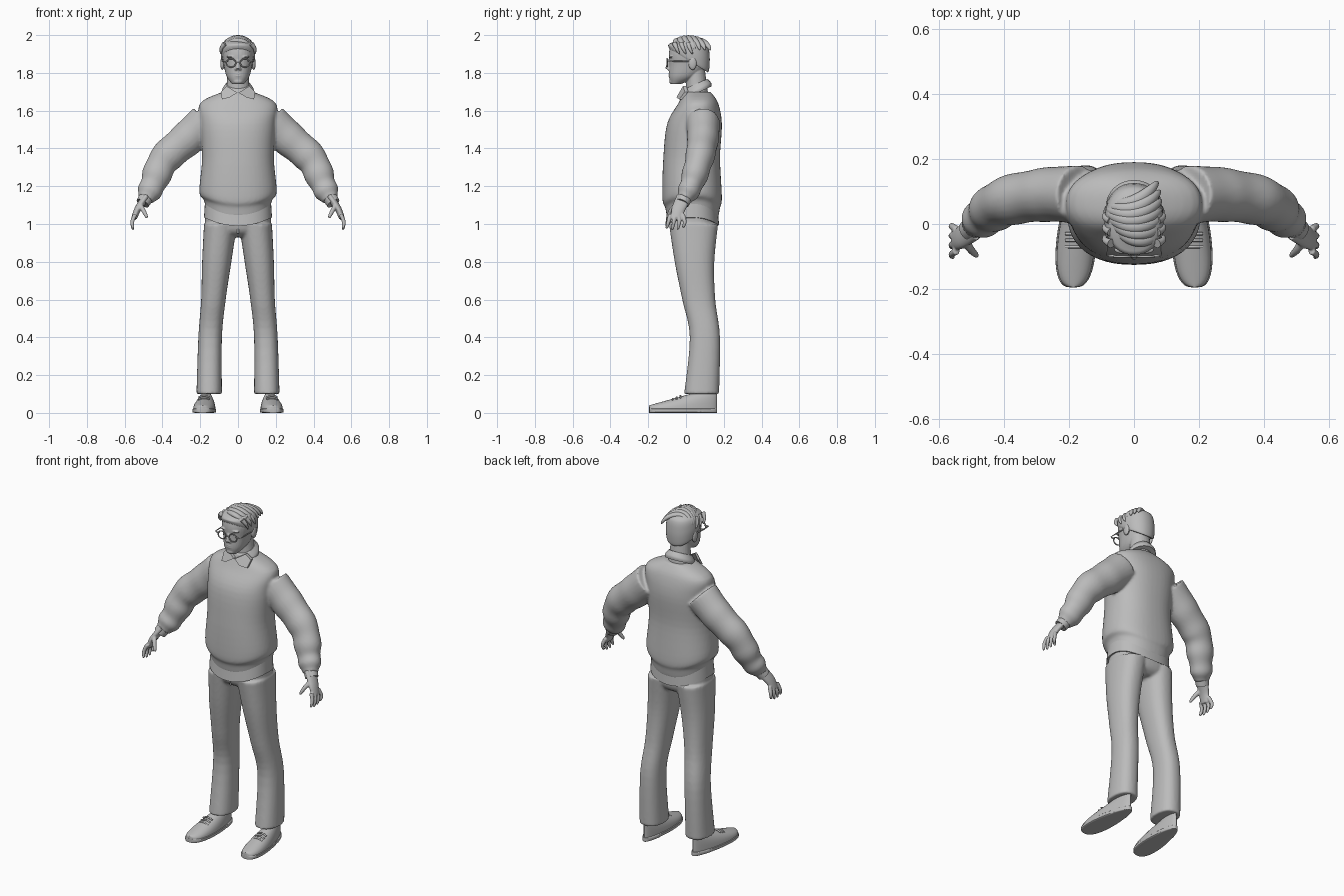
import bpy, bmesh
from math import sin, cos, pi, tau, sqrt, copysign, radians
from mathutils import Vector, Matrix

cube = bpy.data.objects.get("Cube")
if cube:
    bpy.data.objects.remove(cube, do_unlink=True)

grey = bpy.data.materials.new("plain grey")
grey.use_nodes = True
COLOUR = (.5, .5, .5, 1)
grey.diffuse_color = COLOUR
grey.node_tree.nodes["Principled BSDF"].inputs["Base Color"].default_value = COLOUR

AXIS_X, AXIS_Y, AXIS_Z = Vector((1, 0, 0)), Vector((0, 1, 0)), Vector((0, 0, 1))
BOTH = (1, -1)
ONE = (1,)


def spline(keys, steps):
    """Smooth curve through all keys, whatever numbers they hold."""
    curve, last = [], len(keys) - 1
    for i in range(last):
        before, start, end, after = (keys[min(max(i + k, 0), last)] for k in (-1, 0, 1, 2))
        for step in range(steps):
            t = step / steps
            curve.append([q + t / 2 * (r - p + t * (2 * p - 5 * q + 4 * r - s + t * (3 * (q - r) + s - p)))
                          for p, q, r, s in zip(before, start, end, after)])
    return curve + [list(keys[-1])]


def bands(rows):
    """Level rings from (z, x min, x max, y min, y max)."""
    return spline([((left + right) / 2, (front + back) / 2, z, (right - left) / 2, (back - front) / 2)
                   for z, left, right, front, back in rows], 5)


def even(*rows):
    return bands([(z, -half, half, front, back) for z, half, front, back in rows])


def limb(points, radius, flat=1, steps=6):
    """Rings along a path, sized by a rule from start to end."""
    path = spline(points, steps)
    sizes = [max(radius(i / (len(path) - 1)), .001) for i in range(len(path))]
    return [(*point, size, size * flat) for point, size in zip(path, sizes)]


def rounded(start, end):
    """Radius rule for a tapering limb with a rounded tip."""
    return lambda t: (start + (end - start) * t) * sqrt(1 - t ** 8)


def power(value, square):
    return copysign(abs(value) ** (2 / square), value)


def loft(bm, rows, n=24, mode="path", square=2, sides=ONE, shape=None):
    """Skin oval rings given as (x, y, z, radius u, radius v)."""
    for side in sides:
        rings = []
        for i, (x, y, z, size_u, size_v) in enumerate(rows):
            u, v = AXIS_X, (AXIS_Y if mode == "level" else AXIS_Z)
            if mode == "path":
                along = Vector(rows[min(i + 1, len(rows) - 1)][:3]) - Vector(rows[max(i - 1, 0)][:3])
                along.normalize()
                v = (AXIS_Y - along * along.y).normalized()
                u = v.cross(along)
            ring = []
            for j in range(n):
                angle = tau * j / n
                point = Vector((x, y, z))
                point += u * size_u * power(cos(angle), square) + v * size_v * power(sin(angle), square)
                if shape:
                    shape(point)
                point.x *= side
                ring.append(bm.verts.new(point))
            rings.append(ring)
        bridge(bm, rings)


def bridge(bm, rings):
    for low, high in zip(rings, rings[1:]):
        for j in range(len(low)):
            bm.faces.new((low[j - 1], low[j], high[j], high[j - 1]))
    bm.faces.new(rings[0])
    bm.faces.new(rings[-1])


def ball(bm, centre, size, sides=ONE):
    x, y, z = centre
    for side in sides:
        place = Matrix.LocRotScale(Vector((side * x, y, z)), None, Vector(size))
        bmesh.ops.create_uvsphere(bm, u_segments=16, v_segments=10, radius=1, matrix=place)


def finish(name, bm, voxel=0, relax=0, angle=50):
    bmesh.ops.recalc_face_normals(bm, faces=bm.faces)
    mesh = bpy.data.meshes.new(name)
    bm.to_mesh(mesh)
    bm.free()
    mesh.materials.append(grey)
    part = bpy.data.objects.new(name, mesh)
    bpy.context.collection.objects.link(part)
    bpy.ops.object.select_all(action="DESELECT")
    part.select_set(True)
    bpy.context.view_layer.objects.active = part
    bpy.ops.object.shade_smooth_by_angle(angle=radians(angle))
    if voxel:
        blend = part.modifiers.new("blend", "REMESH")
        blend.mode, blend.voxel_size, blend.use_smooth_shade = "VOXEL", voxel, True
        part.modifiers.new("relax", "SMOOTH").iterations = relax


def hem_dip(point):
    """Lower the hem towards the middle of the front and back."""
    low = max(0, min(1, (1.3 - point.z) * 5))
    point.z -= low * .05 * max(0, 1 - (point.x / .19) ** 2)


# Sweater: body with an overhanging hem, and sleeves with folds
bm = bmesh.new()
loft(bm, even((1.08, .17, -.1, .17), (1.13, .18, -.11, .18), (1.17, .205, -.125, .19), (1.35, .19, -.12, .18),
              (1.53, .2, -.1, .19), (1.64, .2, -.04, .17), (1.7, .08, -.01, .13)),
     n=48, mode="level", square=2.3, shape=hem_dip)
arm = [(.17, .09, 1.54), (.27, .09, 1.45), (.39, .07, 1.34), (.45, .03, 1.21), (.49, -.01, 1.13)]
loft(bm, limb(arm, lambda t: .1 - .03 * t - .025 * t ** 4 + .005 * t * sin(tau * 5 * t), .9, steps=12), sides=BOTH)
finish("sweater", bm, voxel=.008, relax=4)

# Shirt tail showing under the sweater
bm = bmesh.new()
loft(bm, even((1.04, .18, -.11, .175), (1.12, .175, -.1, .17)), n=48, mode="level", square=2.3, shape=hem_dip)
finish("shirt_tail", bm)

# Trousers: hips blended with two legs
bm = bmesh.new()
loft(bm, even((.93, .1, -.03, .12), (.97, .17, -.08, .16), (1.1, .17, -.1, .17)), n=40, mode="level", square=2.3)
loft(bm, bands([(.1, .085, .22, -.01, .175), (.4, .085, .21, .02, .18), (.6, .065, .195, -.02, .155),
                (.8, .035, .19, -.06, .15), (1, .005, .18, -.09, .17)]),
     n=32, mode="level", square=2.3, sides=BOTH)
finish("trousers", bm, voxel=.008, relax=4)
bm = bmesh.new()
loft(bm, limb([(0, -.09, 1.03), (0, -.07, .95)], lambda t: .006), n=8)
finish("fly", bm)

# Shoes: rounded uppers cut flat underneath, on thin soles with a heel block
SOLE = .02


def shoe_rows(low, widen, height):
    """Rings from toe to heel, widest behind the toes."""
    rows = []
    for i in range(25):
        t = (1 - cos(pi * i / 24)) / 2
        width = .06 * sqrt(max(sin(pi * t ** .65), .001)) + widen
        rows.append((.187 - .025 * t, .36 * t - .195, low, width, height(t)))
    return rows


def flatten(point):
    point.z = max(point.z, SOLE)


bm = bmesh.new()
loft(bm, shoe_rows(SOLE, -.002, lambda t: .02 + .1 * t), mode="along", square=2.2, sides=BOTH, shape=flatten)
finish("shoe_uppers", bm)
bm = bmesh.new()
loft(bm, shoe_rows(SOLE * .6, .002, lambda t: SOLE * .6), mode="along", square=6, sides=BOTH)
loft(bm, shoe_rows(SOLE * .6, .004, lambda t: SOLE * .6)[16:], mode="along", square=6, sides=BOTH)
finish("soles", bm, angle=35)
bm = bmesh.new()
for i in range(3):
    y, z = .02 * i - .07, .075 + .008 * i
    loft(bm, limb([(.15, y, z - .01), (.18, y, z), (.21, y, z - .01)], lambda t: .005), n=8, sides=BOTH)
finish("laces", bm)

# Hands: palm, four spread fingers and a thumb
bm = bmesh.new()
loft(bm, limb([(.49, -.01, 1.14), (.53, -.04, 1.08), (.55, -.05, 1.03)], lambda t: .021 - .006 * t, 2), sides=BOTH)
for i in range(4):
    y, fan = .022 * i - .083, .007 * (i - 1.5)
    tip = .965 + .005 * abs(i - 1.3) ** 2
    loft(bm, limb([(.545, y, 1.05), (.56, y + fan, 1.01), (.555, y + fan - .01, tip)], rounded(.012, .008)),
         n=12, sides=BOTH)
loft(bm, limb([(.52, -.05, 1.1), (.5, -.08, 1.07), (.48, -.1, 1.03)], rounded(.015, .009)), n=12, sides=BOTH)
finish("hands", bm, voxel=.004, relax=2)
bm = bmesh.new()
loft(bm, limb([(.48, 0, 1.15), (.505, -.02, 1.11)], lambda t: .04 - .004 * t), sides=BOTH)
finish("shirt_cuffs", bm)

# Head and neck with nose, lips, chin, brows and ears
bm = bmesh.new()
loft(bm, even((1.74, .03, -.08, -.03), (1.78, .06, -.09, .06), (1.84, .075, -.09, .11), (1.91, .085, -.09, .12),
              (1.96, .07, -.07, .1), (1.985, .02, 0, .04)), n=32, mode="level", square=2.2)
loft(bm, even((1.67, .07, 0, .12), (1.74, .06, 0, .11), (1.82, .055, 0, .1)), mode="level")
loft(bm, limb([(0, -.08, 1.87), (0, -.09, 1.85), (0, -.096, 1.82)], lambda t: .009 + .005 * t))
ball(bm, (.01, -.09, 1.82), (.009, .01, .008), BOTH)
for z in (1.794, 1.784):
    ball(bm, (0, -.08, z), (.025, .013, .005))
ball(bm, (0, -.075, 1.755), (.025, .014, .014))
ball(bm, (.037, -.08, 1.885), (.025, .012, .006), BOTH)
ball(bm, (.083, .035, 1.85), (.011, .022, .035), BOTH)
finish("head", bm, voxel=.0035, relax=3)

# Glasses: two round rims, a bridge and side arms
LENS = Vector((.037, -.1, 1.853))
bm = bmesh.new()
rim = [LENS + .025 * Vector((cos(tau * i / 24), 0, .9 * sin(tau * i / 24))) for i in range(25)]
loft(bm, limb(rim, lambda t: .0035, steps=1), n=8, sides=BOTH)
ball(bm, (0, -.1, 1.857), (.014, .003, .003))
ball(bm, (.067, -.098, 1.86), (.015, .004, .004), BOTH)
ball(bm, (.084, -.03, 1.862), (.003, .07, .004), BOTH)
finish("glasses", bm)


def hairline(point):
    """Raise the hair edge over the brow and lower it to the nape."""
    low = max(0, min(1, (1.96 - point.z) * 11))
    point.z -= low * .62 * (point.y - .015)


# Hair: short cap, with swept locks over the top and at the temples
bm = bmesh.new()
loft(bm, even((1.865, .084, -.09, .115), (1.88, .089, -.093, .123), (1.92, .09, -.093, .125), (1.96, .077, -.075, .11),
              (1.988, .02, 0, .05)), n=40, mode="level", square=2.2, shape=hairline)
finish("hair_cap", bm)
bm = bmesh.new()
for i in range(7):
    y = .1 - .028 * i
    taper = sqrt(1 - 40 * (y - .02) ** 2)
    arc = []
    for step in range(13):
        a = 1.4 * (step / 6 - 1)
        arc.append((.086 * taper * sin(a), y * (.7 + .3 * sin(a)) + .03 * sin(a) ** 2,
                    1.91 + (.075 - 2 * (y - .02) ** 2) * cos(a)))
    loft(bm, limb(arc, lambda t: .015 * sqrt(sin(pi * min(t, .99))), 1.3, steps=2), n=12)
for i in range(3):
    y = .035 * i - .06
    loft(bm, limb([(.07, y, 1.955), (.088, y + .01, 1.93), (.09, y + .025, 1.9)], rounded(.014, .005)),
         n=12, sides=BOTH)
finish("hair_locks", bm)


def slant(point):
    point.z += .45 * (point.y - .05)


# Collar: slanted band round the neck and two pointed flaps
bm = bmesh.new()
loft(bm, even((1.69, .085, -.02, .135), (1.71, .083, -.02, .133), (1.74, .063, -.01, .113)),
     n=32, mode="level", shape=slant)
finish("collar", bm)
bm = bmesh.new()
flap = [(.003, -.03, 1.695), (.06, -.01, 1.73), (.09, 0, 1.7), (.085, -.03, 1.66), (.045, -.045, 1.67)]
for side in BOTH:
    bridge(bm, [[bm.verts.new((side * x, y + depth, z)) for x, y, z in flap] for depth in (-.006, .012)])
finish("collar_flaps", bm, angle=30)
